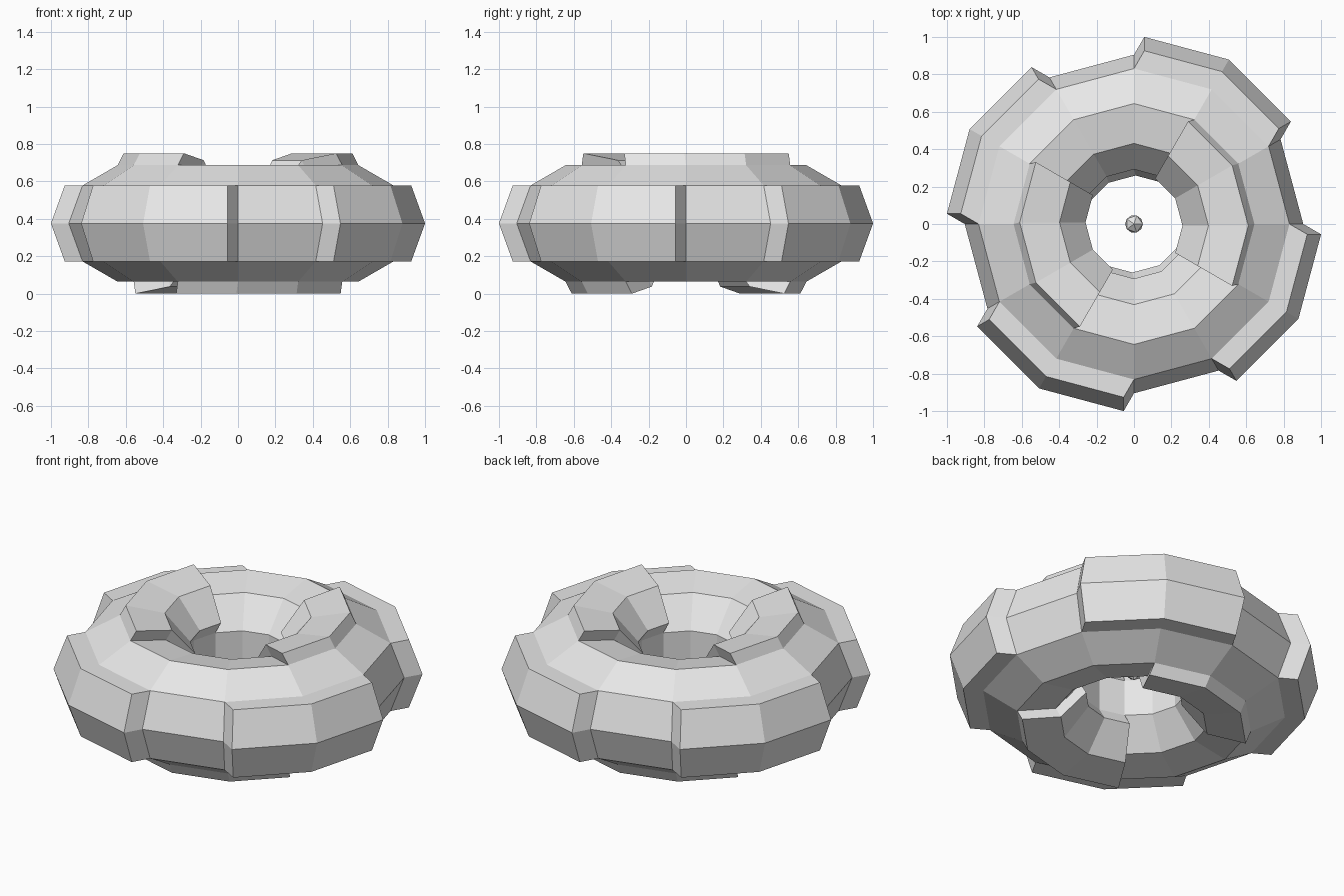
import bpy, bmesh
from math import sin, cos, radians
from mathutils import Vector

cube = bpy.data.objects.get("Cube")
if cube:
    bpy.data.objects.remove(cube, do_unlink=True)

SEGMENTS, SIDES = 12, 9
MAJOR, MINOR, MID_Z = 0.589, 0.316, 0.375

grey = bpy.data.materials.new("light_grey")
grey.use_nodes = True
grey.diffuse_color = (0.8, 0.8, 0.8, 1)
grey.node_tree.nodes["Principled BSDF"].inputs["Base Color"].default_value = (0.8, 0.8, 0.8, 1)


def finish(bm, name):
    bmesh.ops.recalc_face_normals(bm, faces=bm.faces[:])
    mesh = bpy.data.meshes.new(name)
    bm.to_mesh(mesh)
    bm.free()
    mesh.materials.append(grey)
    obj = bpy.data.objects.new(name, mesh)
    bpy.context.collection.objects.link(obj)


def polar(radius, degrees, z=0):
    return Vector((radius * cos(radians(degrees)), radius * sin(radians(degrees)), z))


# Ring body: a nine-sided section swept through twelve steps
bm = bmesh.new()
rings = []
for s in range(SEGMENTS):
    ring = []
    for k in range(SIDES):
        a = radians(360 / SIDES * k)
        ring.append(bm.verts.new(polar(MAJOR + MINOR * cos(a), s * 30, MID_Z + MINOR * sin(a))))
    rings.append(ring)

faces = {}
for s in range(SEGMENTS):
    here, ahead = rings[s], rings[(s + 1) % SEGMENTS]
    for k in range(SIDES):
        j = (k + 1) % SIDES
        faces[s, k] = bm.faces.new((here[k], ahead[k], ahead[j], here[j]))


def raise_plate(first, count, bands, offset):
    """Extrude a patch of the ring as one block along a single offset."""
    patch = [faces[(first + i) % SEGMENTS, k] for i in range(count) for k in bands]
    result = bmesh.ops.extrude_face_region(bm, geom=patch)
    verts = [g for g in result["geom"] if isinstance(g, bmesh.types.BMVert)]
    bmesh.ops.translate(bm, verts=verts, vec=offset)
    # Remove the covered patch when the extrusion leaves it behind
    bmesh.ops.delete(bm, geom=[f for f in patch if f.is_valid], context='FACES')


# Four outer plates round the rim
for q in range(4):
    raise_plate(1 + 3 * q, 2, (0, SIDES - 1), polar(0.11, 60 + 90 * q))

# Two upper and two lower plates round the hole
for h in range(2):
    raise_plate(11 + 6 * h, 3, (2, 3), polar(-0.034, 15 + 180 * h, 0.064))
    raise_plate(8 + 6 * h, 3, (5, 6), polar(-0.034, 285 + 180 * h, -0.064))

finish(bm, "plated_ring")

# Small faceted core in the middle of the hole
bm = bmesh.new()
bmesh.ops.create_icosphere(bm, subdivisions=1, radius=0.053)
bmesh.ops.translate(bm, verts=bm.verts[:], vec=(0, 0, MID_Z))
finish(bm, "core")
